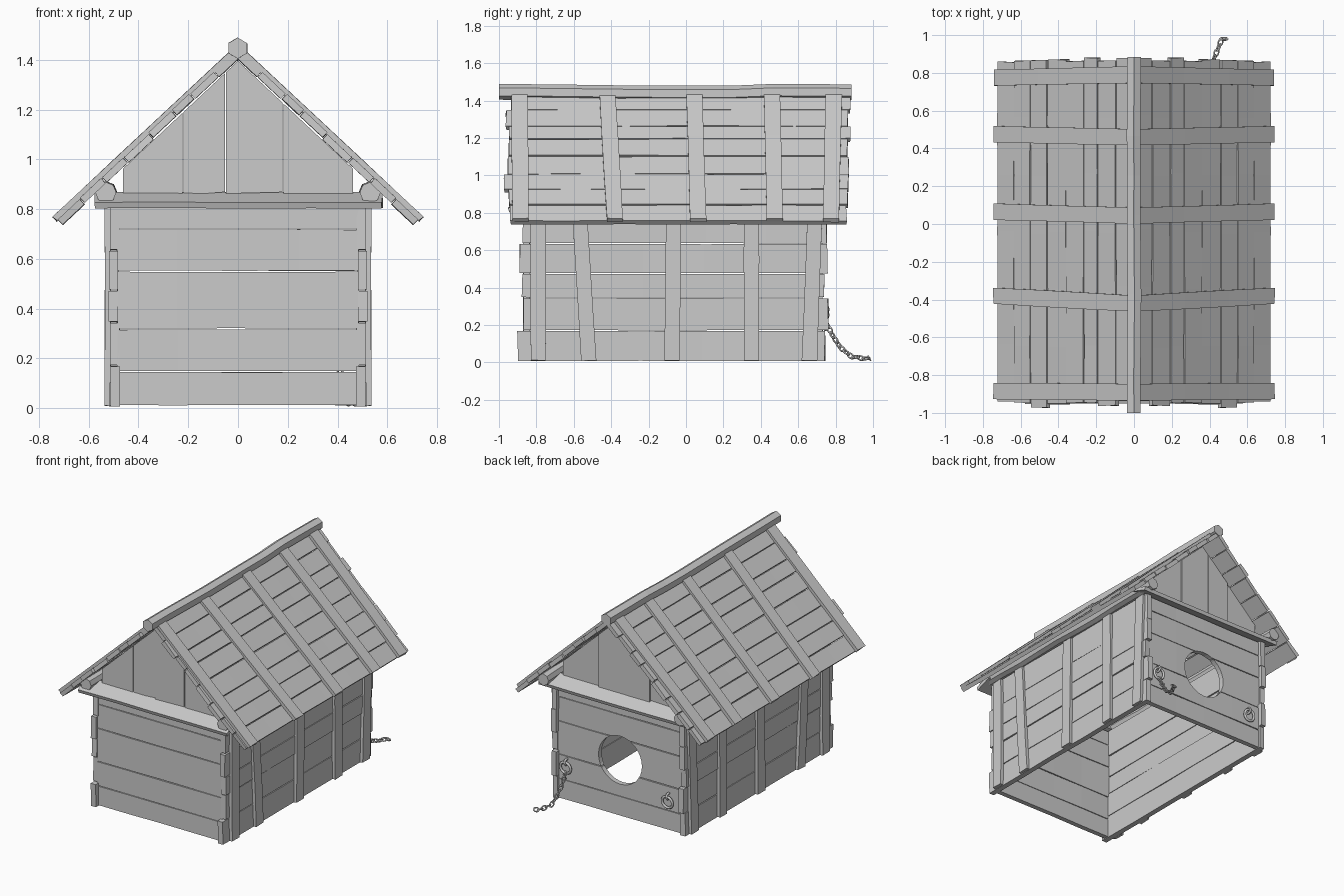
import bpy, bmesh, math, random
from mathutils import Vector, Quaternion

if "Cube" in bpy.data.objects:
    bpy.data.objects.remove(bpy.data.objects["Cube"])

random.seed(4)
X, Y, Z = Vector((1, 0, 0)), Vector((0, 1, 0)), Vector((0, 0, 1))


def jit(a):
    return random.uniform(-a, a)


def board(bm, o, axes, u, v, t, n=4, j=0.003, skew=0.0):
    """Rough-cut board: u = length, v = width, t = thickness range along the axes."""
    U, V, N = axes
    rings = []
    for i in range(n + 1):
        f = i / n
        a = u[0] + (u[1] - u[0]) * f
        s = skew * f
        e = jit(j)
        rings.append([bm.verts.new(o + U * (a + (jit(j) if i in (0, n) else 0)) + V * (b + s + d) + N * (c + e * 0.7))
                      for b, c, d in ((v[0], t[0], abs(e)), (v[1], t[0], -abs(e)),
                                      (v[1], t[1], -abs(e)), (v[0], t[1], abs(e)))])
    for a, b in zip(rings, rings[1:]):
        for k in range(4):
            bm.faces.new((a[k], a[(k + 1) % 4], b[(k + 1) % 4], b[k]))
    bm.faces.new(rings[0][::-1])
    bm.faces.new(rings[-1])


def prism(bm, pts, y0, y1):
    """Extrude an (x, z) outline along y."""
    a = [bm.verts.new((x, y0, z)) for x, z in pts]
    b = [bm.verts.new((x, y1, z)) for x, z in pts]
    for k in range(len(pts)):
        m = (k + 1) % len(pts)
        bm.faces.new((a[k], a[m], b[m], b[k]))
    bm.faces.new(a[::-1])
    bm.faces.new(b)


def log(bm, x, z, r, y0, y1, sides, n=9, j=0.005):
    """Wobbly round timber running along y."""
    rings = []
    for i in range(n + 1):
        dx, dz = jit(j) * 0.5, jit(j)
        rings.append([bm.verts.new((x + dx + r * math.sin(k * math.tau / sides), y0 + (y1 - y0) * i / n,
                                    z + dz + r * math.cos(k * math.tau / sides))) for k in range(sides)])
    for a, b in zip(rings, rings[1:]):
        for k in range(sides):
            m = (k + 1) % sides
            bm.faces.new((a[k], a[m], b[m], b[k]))
    bm.faces.new(rings[0][::-1])
    bm.faces.new(rings[-1])


def finish(bm, name, mirror=False):
    bmesh.ops.recalc_face_normals(bm, faces=bm.faces)
    me = bpy.data.meshes.new(name)
    bm.to_mesh(me)
    bm.free()
    ob = bpy.data.objects.new(name, me)
    bpy.context.collection.objects.link(ob)
    if mirror:
        ob.modifiers.new("Mirror", 'MIRROR').use_mirror_merge = False
    return ob


# end walls of horizontal planks
def end_wall(name, y0, y1):
    bm = bmesh.new()
    edges = [0.01, 0.147, 0.318, 0.55, 0.72, 0.825]
    for a, b in zip(edges, edges[1:]):
        board(bm, Vector((0, 0, 0)), (X, Z, Y), (-0.485, 0.485), (a + 0.001, b - 0.001), (y0, y1), j=0.0025)
    return finish(bm, name)


end_wall("front_wall", -0.87, -0.835)
back = end_wall("back_wall", 0.695, 0.73)

# round entrance in the back wall
bpy.ops.mesh.primitive_cylinder_add(vertices=32, radius=0.168, depth=0.4,
                                    location=(0, 0.71, 0.4), rotation=(math.pi / 2, 0, 0))
cutter = bpy.context.object
cutter.name = "entrance_cutter"
cutter.hide_render = True
mod = back.modifiers.new("Entrance", 'BOOLEAN')
mod.operation, mod.solver, mod.object = 'DIFFERENCE', 'EXACT', cutter
bpy.context.view_layer.update()
cut = bpy.data.meshes.new_from_object(back.evaluated_get(bpy.context.evaluated_depsgraph_get()))
back.modifiers.clear()
back.data = cut
bpy.data.objects.remove(cutter)

# side walls and their upright battens
bm = bmesh.new()
edges = [0.005, 0.17, 0.345, 0.475, 0.635, 0.83]
for k, (a, b) in enumerate(zip(edges, edges[1:])):
    board(bm, X * jit(0.004), (Y, Z, X), (-0.9 if k == 0 else -0.88 + jit(0.012), 0.75 + jit(0.012)),
          (a + 0.001, b - 0.001), (0.477, 0.515), n=5)
finish(bm, "side_wall", True)
bm = bmesh.new()
for y, s in ((-0.79, 0.0), (-0.52, -0.05), (-0.075, 0.01), (0.35, 0.0), (0.66, 0.03)):
    board(bm, Vector((0, y, 0)), (Z, Y, X), (0.01, 0.82), (-0.042, 0.042), (0.512, 0.535), n=3, skew=s)
finish(bm, "side_battens", True)

# ledges under the gables
for name, y, sgn in (("front_ledge", -0.85, -1), ("back_ledge", 0.71, 1)):
    bm = bmesh.new()
    out = Vector((0, 0.93 * sgn, -0.32)).normalized()
    nrm = Vector((0, 0.32 * sgn, 0.93)).normalized()
    board(bm, Vector((0, y, 0.835)), (X, out, nrm), (-0.575, 0.58), (-0.03, 0.1), (0, 0.025), j=0.003)
    finish(bm, name)

# gables of vertical boards cut to the roof slope
for name, y in (("front_gable", -0.85), ("back_gable", 0.68)):
    bm = bmesh.new()
    edges = [-0.465, -0.22, -0.05, 0.18, 0.465]
    for a, b in zip(edges, edges[1:]):
        a, b = a + 0.002, b - 0.002
        top = [(x, 1.395 - 0.937 * abs(x)) for x in ((b, 0, a) if a < 0 < b else (b, a))]
        d = jit(0.006)
        prism(bm, [(a, 0.86 + jit(0.01)), (b, 0.86 + jit(0.01))] + top, y + d, y + d + 0.03)
    finish(bm, name)

# eave logs and ridge pole
bm = bmesh.new()
log(bm, 0.53, 0.865, 0.042, -0.93, 0.83, 8)
finish(bm, "eave_log", True)
bm = bmesh.new()
log(bm, 0, 1.442, 0.042, -1.0, 0.885, 6)
finish(bm, "ridge_pole")

# roof planks and battens
down = Vector((0.73, 0, -0.684)).normalized()
up = Vector((0.684, 0, 0.73)).normalized()
eave = Vector((0.03, 0, 1.44))
bm = bmesh.new()
edges = [0, 0.11, 0.24, 0.34, 0.47, 0.61, 0.73, 0.85, 0.975]
for a, b in zip(edges, edges[1:]):
    board(bm, eave + up * jit(0.005), (Y, down, up), (-0.955 + jit(0.02), 0.868 + jit(0.014)),
          (a + 0.001, b - 0.001), (-0.05, -0.022), n=6)
finish(bm, "roof_planks", True)
bm = bmesh.new()
for y, s in ((-0.89, 0.005), (-0.42, 0.04), (0.045, 0.02), (0.46, 0.015), (0.79, -0.015)):
    board(bm, eave + Y * y, (down, Y, up), (0.0, 0.98), (-0.045, 0.045), (-0.026, -0.002), n=3, skew=s)
finish(bm, "roof_battens", True)


# iron rings on the back wall
def torus(name, loc, R, r, rot, seg=16):
    bpy.ops.mesh.primitive_torus_add(major_segments=seg, minor_segments=6, major_radius=R,
                                     minor_radius=r, location=loc, rotation=rot)
    ob = bpy.context.object
    ob.name = name
    bpy.ops.object.shade_smooth_by_angle(angle=math.radians(65))
    return ob


for x, z in ((0.41, 0.245), (-0.38, 0.215)):
    torus("iron_ring", (x, 0.75, z), 0.04, 0.009, (math.pi / 2 - 0.1, 0, 0))
    torus("ring_eye", (x, 0.74, z + 0.038), 0.02, 0.008, (0, math.pi / 2, 0), 12)

# chain draped to the ground
path = [Vector(p) for p in ((0.41, 0.757, 0.2), (0.41, 0.78, 0.15), (0.42, 0.825, 0.08), (0.425, 0.88, 0.035),
                            (0.45, 0.94, 0.022), (0.465, 0.98, 0.022), (0.505, 0.98, 0.022))]
step, carry, count = 0.03, 0.0, 0
for a, b in zip(path, path[1:]):
    d = (b - a).normalized()
    while carry < (b - a).length:
        link = torus("chain_link", a + d * carry, 0.014, 0.0048, (0, 0, 0), 10)
        link.scale = (1.35, 0.95, 1)
        link.rotation_mode = 'QUATERNION'
        link.rotation_quaternion = d.to_track_quat('X', 'Z') @ Quaternion(X, count * math.pi / 2 + 0.5)
        carry += step
        count += 1
    carry -= (b - a).length
